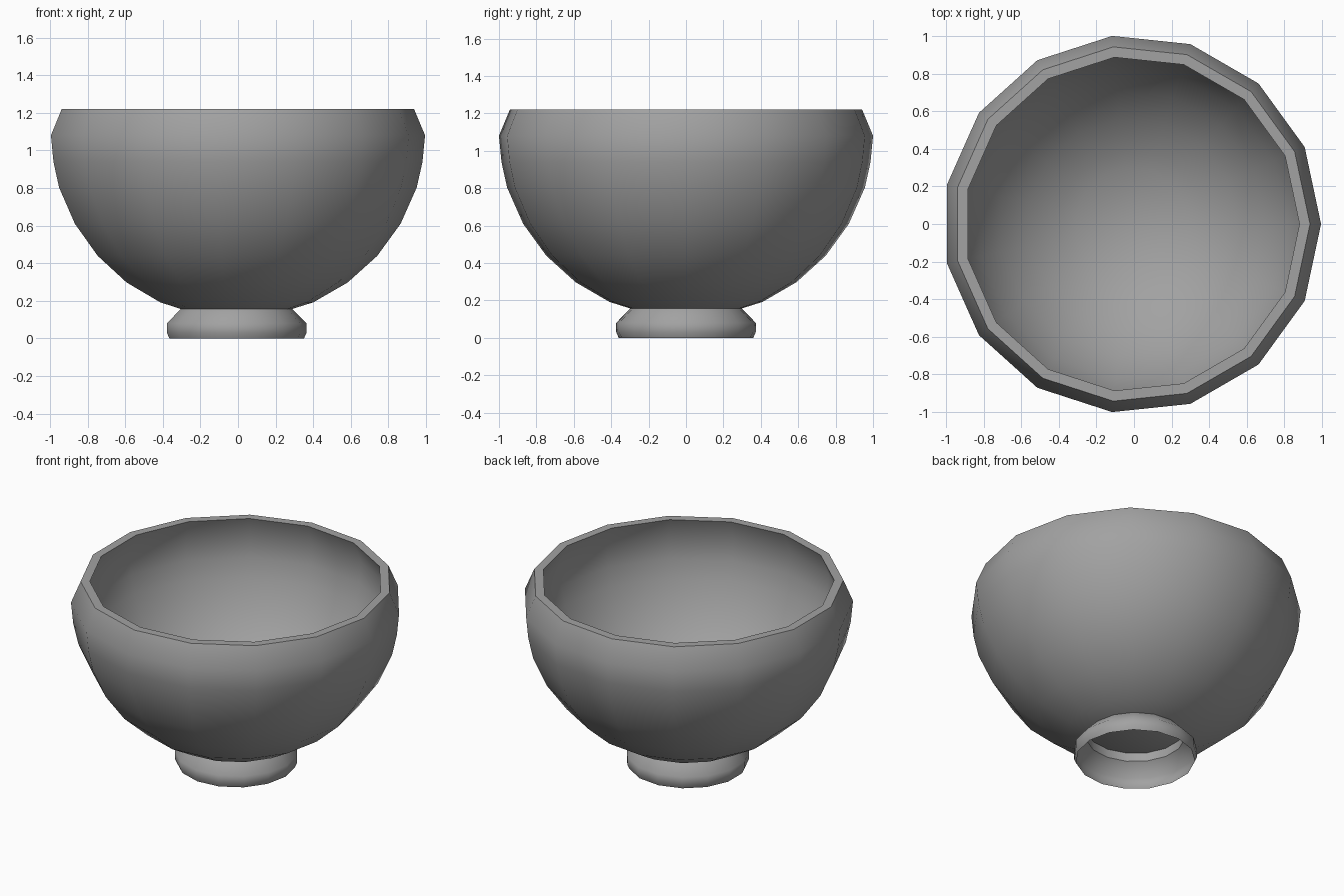
import bpy, bmesh
from math import cos, sin, radians, tau

SIDES = 15
OFFSET_X = -0.011          # an odd-sided ring is not symmetric in x
CENTRE_Z = 1.1155          # centre of the bowl's sphere
OUTER, WALL = 1.011, 0.057

cube = bpy.data.objects.get("Cube")
if cube:
    bpy.data.objects.remove(cube, do_unlink=True)

grey = bpy.data.materials.new("stone_grey")
grey.use_nodes = True
colour = (0.36, 0.36, 0.36, 1)
grey.diffuse_color = colour
grey.node_tree.nodes["Principled BSDF"].inputs["Base Color"].default_value = colour


def lathe(name, profile):
    """Turn a list of (radius, height) points into a faceted round part."""
    bm = bmesh.new()
    rings = []
    for r, z in profile:
        if r == 0:
            rings.append([bm.verts.new((OFFSET_X, 0, z))] * SIDES)
        else:
            rings.append([bm.verts.new((r * cos(tau * i / SIDES) + OFFSET_X,
                                        r * sin(tau * i / SIDES), z))
                          for i in range(SIDES)])
    for low, high in zip(rings, rings[1:]):
        for i in range(SIDES):
            j = (i + 1) % SIDES
            corners = [low[i], low[j], high[j], high[i]]
            bm.faces.new(list(dict.fromkeys(corners)))
    mesh = bpy.data.meshes.new(name)
    bm.to_mesh(mesh)
    bm.free()
    mesh.materials.append(grey)
    obj = bpy.data.objects.new(name, mesh)
    bpy.context.collection.objects.link(obj)
    bpy.ops.object.select_all(action="DESELECT")
    bpy.context.view_layer.objects.active = obj
    obj.select_set(True)
    bpy.ops.object.shade_smooth_by_angle(angle=radians(45))
    return obj


def arc(radius):
    """Lower sphere rings, from near the bottom up to the widest part."""
    return [(radius * cos(radians(a)), CENTRE_Z - radius * sin(radians(a)))
            for a in range(66, 17, -12)]


# Bowl: open underside, outer shell, lip, flat rim, closed inner shell
outer = [(0.30, 0.157)] + arc(OUTER) + [(0.992, 0.94), (1.0055, 1.08), (0.947, 1.22)]
inner_arc = arc(OUTER - WALL)
inner = [(0.891, 1.22), (0.948, 1.08), (0.936, 0.94)] + inner_arc[::-1]
inner += [(0.30, 0.214), (0.198, 0.182), (0, 0.162)]
lathe("bowl", [(0.30, 0.214)] + outer + inner)

# Foot: thin open ring, flared below the bowl
lathe("foot_ring", [(0.362, 0), (0.375, 0.03), (0.375, 0.08), (0.30, 0.157)])
